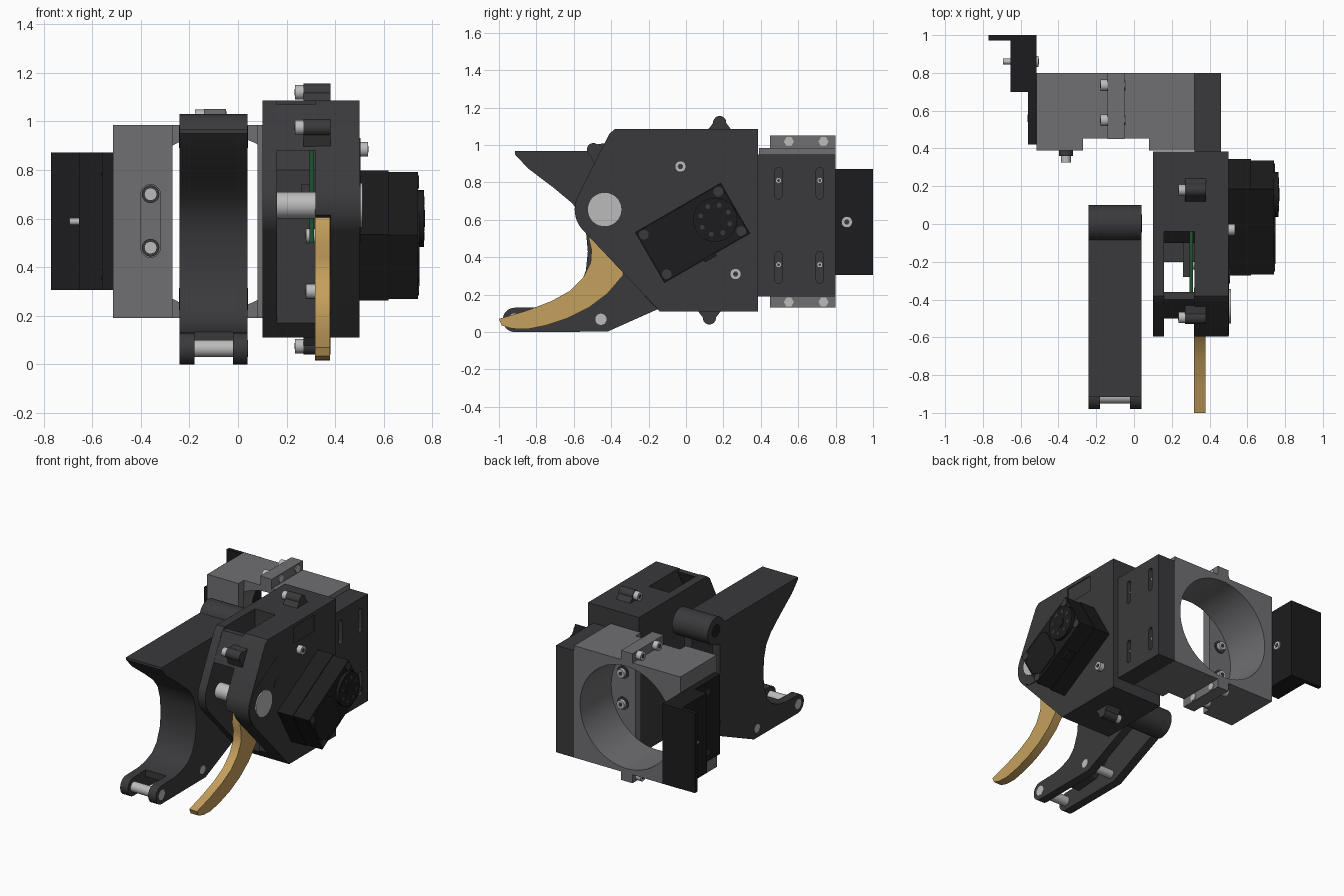
import bpy, bmesh
from math import sin, cos, radians, pi
from mathutils import Vector, Matrix

if "Cube" in bpy.data.objects:
    bpy.data.objects.remove(bpy.data.objects["Cube"])


def mat(name, r, g, b):
    m = bpy.data.materials.new(name)
    m.diffuse_color = (r, g, b, 1)
    m.use_nodes = True
    m.node_tree.nodes["Principled BSDF"].inputs["Base Color"].default_value = m.diffuse_color
    return m


GREY = mat("grey_plastic", .16, .16, .17)
DARK = mat("dark_plastic", .042, .042, .045)
BLACK = mat("black_plastic", .012, .012, .013)
METAL = mat("steel", .5, .5, .5)
GOLD = mat("amber", .56, .35, .11)
GREEN = mat("circuit_green", .01, .09, .03)


def finish(name, bm, m):
    bmesh.ops.recalc_face_normals(bm, faces=bm.faces)
    me = bpy.data.meshes.new(name)
    bm.to_mesh(me)
    bm.free()
    me.materials.append(m)
    ob = bpy.data.objects.new(name, me)
    bpy.context.collection.objects.link(ob)
    return ob


def prism(name, pts, x0, x1, m):
    """Extrude a (y, z) profile along x."""
    bm = bmesh.new()
    f = bm.faces.new([bm.verts.new((x0, y, z)) for y, z in pts])
    r = bmesh.ops.extrude_face_region(bm, geom=[f])
    verts = [v for v in r["geom"] if isinstance(v, bmesh.types.BMVert)]
    bmesh.ops.translate(bm, verts=verts, vec=(x1 - x0, 0, 0))
    return finish(name, bm, m)


def box(name, x, y, z, m):
    return prism(name, [(y[0], z[0]), (y[1], z[0]), (y[1], z[1]), (y[0], z[1])], x[0], x[1], m)


def arc(c, r, a0, a1, n=16):
    return [(c[0] + r * cos(radians(a0 + (a1 - a0) * i / n)),
             c[1] + r * sin(radians(a0 + (a1 - a0) * i / n))) for i in range(n + 1)]


def rod(name, c, r, x0, x1, m, n=32):
    """Cylinder along x with centre c = (y, z)."""
    return prism(name, arc(c, r, 0, 360 - 360 / n, n - 1), x0, x1, m)


def rod_y(name, c, r, y0, y1, m, n=32):
    """Cylinder along y with centre c = (x, z)."""
    ob = rod(name, (-c[0], c[1]), r, y0, y1, m, n)
    ob.data.transform(Matrix.Rotation(pi / 2, 4, 'Z'))
    return ob


def screw(name, c, r, x0, x1, outer):
    """Socket head screw along x, socket on the outer end."""
    rod(name, c, r, x0, x1, METAL, 24)
    s = .002 if outer > x0 else -.002
    rod(name + "_socket", c, r * .5, outer, outer + s, DARK, 6)


def stadium(c, z0, z1, r):
    return arc((c, z1 - r), r, 0, 180, 10) + arc((c, z0 + r), r, 180, 360, 10)


def cut(ob, *cutters):
    for c in cutters:
        md = ob.modifiers.new("cut", 'BOOLEAN')
        md.operation, md.solver, md.object = 'DIFFERENCE', 'EXACT', c
        bpy.context.view_layer.objects.active = ob
        bpy.ops.object.modifier_apply(modifier=md.name)
        bpy.data.objects.remove(c)


# Clamp block with bore, front notch and adjusting slot
clamp = box("clamp_block", (-.515, .32), (.39, .80), (.19, .985), GREY)
slot = prism("slot_cut", stadium(.36, .44, .74, .04), .38, .41, GREY)
slot.data.transform(Matrix.Rotation(pi / 2, 4, 'Z'))
cut(clamp, rod_y("bore_cut", (-.09, .585), .363, .45, .9, GREY, 72),
    box("notch_cut", (-.27, .08), (.3, .452), (0, 1.2), GREY), slot)
for z in (.48, .70):
    rod_y("slot_washer", (-.36, z), .036, .36, .41, DARK)
    rod_y("slot_screw", (-.36, z), .026, .325, .36, METAL)
    for x in (-.36, .18):
        rod_y("bore_washer", (x, z), .045, .449, .456, DARK)
        rod_y("bore_screw", (x, z), .03, .45, .48, METAL)
        rod_y("bore_screw_socket", (x, z), .015, .48, .482, DARK, 6)

# Clamp ears, top and bottom
for za, zb, zs in ((.98, 1.05, 1.018), (.13, .195, .16)):
    box("clamp_ear", (-.14, -.05), (.45, .80), (za, zb), GREY)
    for y in (.55, .735):
        screw("ear_screw", (y, zs), .03, -.178, -.138, -.178)
        rod("ear_nut", (y, zs), .027, -.052, -.045, METAL, 6)

# Slotted side mount
mount = box("side_mount", (.32, .46), (.38, .80), (.19, .95), DARK)
for y in (.495, .715):
    for z in (.26, .71):
        cut(mount, prism("slot_cut", stadium(y, z, z + .17, .019), .42, .5, DARK))
for y in (.495, .715):
    for z in (.36, .81):
        screw("mount_screw", (y, z), .016, .41, .44, .44)

# Gearbox housing: side walls around an open channel
nose = (-.435, .655)
body = [(.385, .11), (.385, 1.085), (-.38, 1.085), (-.41, 1.06)] + \
    arc(nose, .16, 152, 225) + [(-.14, .11)]
prism("housing_inner_wall", body, .10, .16, DARK)
outer = prism("housing_outer_wall", body, .38, .50, DARK)
cut(outer, box("label_cut", (.494, .6), (-.085, .145), (.945, 1.06), DARK))
prism("housing_middle", [(.385, .11), (.385, 1.085), (-.38, 1.085), (-.41, 1.06)] +
      arc(nose, .16, 152, 195, 8) + [(-.45, .60), (-.22, .36), (-.22, .19), (-.14, .11)],
      .32, .38, DARK)
prism("housing_core", [(.385, .11), (.385, 1.085), (-.04, 1.085), (-.04, .88), (-.10, .80),
                       (-.10, .62), (-.2, .62), (-.2, .17), (-.14, .11)], .16, .32, DARK)
prism("housing_front_bar", [(-.40, 1.07), (-.50, .88), (-.46, .88), (-.36, 1.07)], .16, .32, DARK)
box("circuit_board", (.295, .312), (-.36, -.04), (.50, .90), GREEN)
box("sensor", (.26, .295), (-.28, -.10), (.6, .74), DARK)

# Raised panel near the pivot, pivot pin and cap
rot30 = lambda c, u, v: (c[0] + u * .866 - v * .5, c[1] + u * .5 + v * .866)
prism("pivot_panel", [rot30(nose, u, v) for u, v in
                      ((0, -.155), (.285, -.155), (.285, .155), (0, .155))] +
      arc(nose, .155, 120, 270), .499, .504, DARK)
rod("panel_disc", (-.275, .735), .04, .50, .507, DARK)
rod("pivot_pin", nose, .055, .155, .45, METAL)
rod("pivot_cap", nose, .092, .50, .513, METAL, 48)
for c in ((-.03, .885), (.265, .31)):
    screw("side_screw", c, .03, .49, .535, .535)

# Screw lugs around the housing
for c, p in (((.18, 1.12), (0, -1)), ((.125, .075), (0, 1)), ((-.495, .975), (.86, -.5))):
    px, pz = p[1], -p[0]
    a = [(c[0] + px * s * .033, c[1] + pz * s * .033) for s in (1, -1)]
    b = [(c[0] + p[0] * .055 + px * s * .075, c[1] + p[1] * .055 + pz * s * .075) for s in (-1, 1)]
    prism("lug_base", a + b, .27, .38, DARK)
    rod("lug", c, .035, .27, .38, DARK)
    screw("lug_screw", c, .03, .235, .27, .235)
for z in (.53, .30):
    screw("channel_screw", (-.21, z), .03, .28, .32, .28)

# Servo, rotated thirty degrees
SC = (.035, .53)


def tilted(name, u0, u1, v0, v1, x0, x1, m):
    prism(name, [rot30(SC, u, v) for u, v in ((u0, v0), (u1, v0), (u1, v1), (u0, v1))], x0, x1, m)


tilted("servo_base", -.265, .265, -.157, .157, .495, .62, BLACK)
tilted("servo_case", -.26, .26, -.152, .152, .62, .742, BLACK)
tilted("servo_plug", -.02, .05, -.17, -.15, .64, .70, BLACK)
rod("servo_boss", rot30(SC, .14, 0), .118, .74, .765, BLACK, 48)
rod("servo_hub", rot30(SC, .14, 0), .035, .765, .770, BLACK, 24)
for i in range(8):
    a = i * pi / 4
    rod("servo_horn_hole", rot30(SC, .14 + .08 * cos(a), .08 * sin(a)), .013, .765, .767, DARK, 12)
for u in (-.23, .23):
    for v in (-.122, .122):
        rod("servo_screw", rot30(SC, u, v), .026, .742, .746, DARK, 20)
prism("servo_plate", [rot30(SC, u, v) for u, v in ((-.25, -.06), (-.19, -.13), (-.03, -.13), (0, -.09),
                      (0, .09), (-.03, .13), (-.19, .13), (-.25, .06))], .742, .748, BLACK)

# Moving claw
prism("claw", [(-1, .07), (-.985, .035), (-.93, .018), (-.85, .015), (-.75, .035), (-.63, .075),
               (-.52, .13), (-.42, .205), (-.335, .305), (-.36, .6), (-.435, .72), (-.50, .62),
               (-.52, .50), (-.505, .44), (-.51, .37), (-.55, .29), (-.62, .22), (-.72, .165),
               (-.85, .115)], .317, .379, GOLD)

# Fixed jaw: two cheeks, curved face, barrels and cross pins
grip = [(-.78, .133), (-.70, .146), (-.62, .18), (-.57, .235), (-.535, .33), (-.525, .43),
        (-.535, .54), (-.56, .625), (-.61, .69), (-.71, .773), (-.845, .875), (-.915, .95)]
tip = (-.915, .065)
cheek = [(-.915, .967), (-.085, .967)] + arc((.005, .935), .095, 160, -55) + \
    [(-.04, .82), (-.04, .38)] + arc((0, .268), .1, 60, -110) + \
    [(-.42, .002)] + arc(tip, .065, 270, 90) + grip
for x0, x1 in ((-.24, -.18), (-.02, .04)):
    prism("jaw_cheek", cheek, x0, x1, DARK)
prism("jaw_face", [(-.915, .967), (-.085, .967), (-.085, .90), (-.58, .86), (-.48, .70), (-.45, .56),
                   (-.44, .43), (-.45, .29), (-.50, .18), (-.60, .10), (-.78, .085)] + grip,
      -.18, -.02, DARK)
rod("jaw_upper_barrel", (.005, .935), .095, -.24, .04, DARK, 40)
rod("jaw_lower_barrel", (0, .268), .1, -.24, .04, DARK, 40)
for c in ((.005, .935), (0, .268)):
    rod("barrel_hole", c, .045, -.242, .042, BLACK, 24)
rod("jaw_tip_pin", tip, .035, -.241, .041, METAL)
rod("jaw_cross_pin", (-.455, .068), .03, -.241, .041, METAL)

# Black side bracket
box("bracket_plate", (-.56, -.51), (.42, .72), (.305, .872), BLACK)
box("bracket_block", (-.655, -.515), (.70, 1.0), (.305, .872), BLACK)
box("bracket_flange", (-.77, -.65), (.972, 1.0), (.305, .872), BLACK)
screw("bracket_screw", (.86, .588), .03, -.52, -.505, -.505)
rod("bracket_screw_end", (.86, .588), .015, -.693, -.65, METAL, 20)
for z in (.37, .80):
    rod("bracket_fixing", (.56, z), .02, -.565, -.56, DARK, 20)

bpy.ops.object.select_all(action='SELECT')
bpy.context.view_layer.objects.active = clamp
bpy.ops.object.shade_smooth_by_angle(angle=radians(25))
